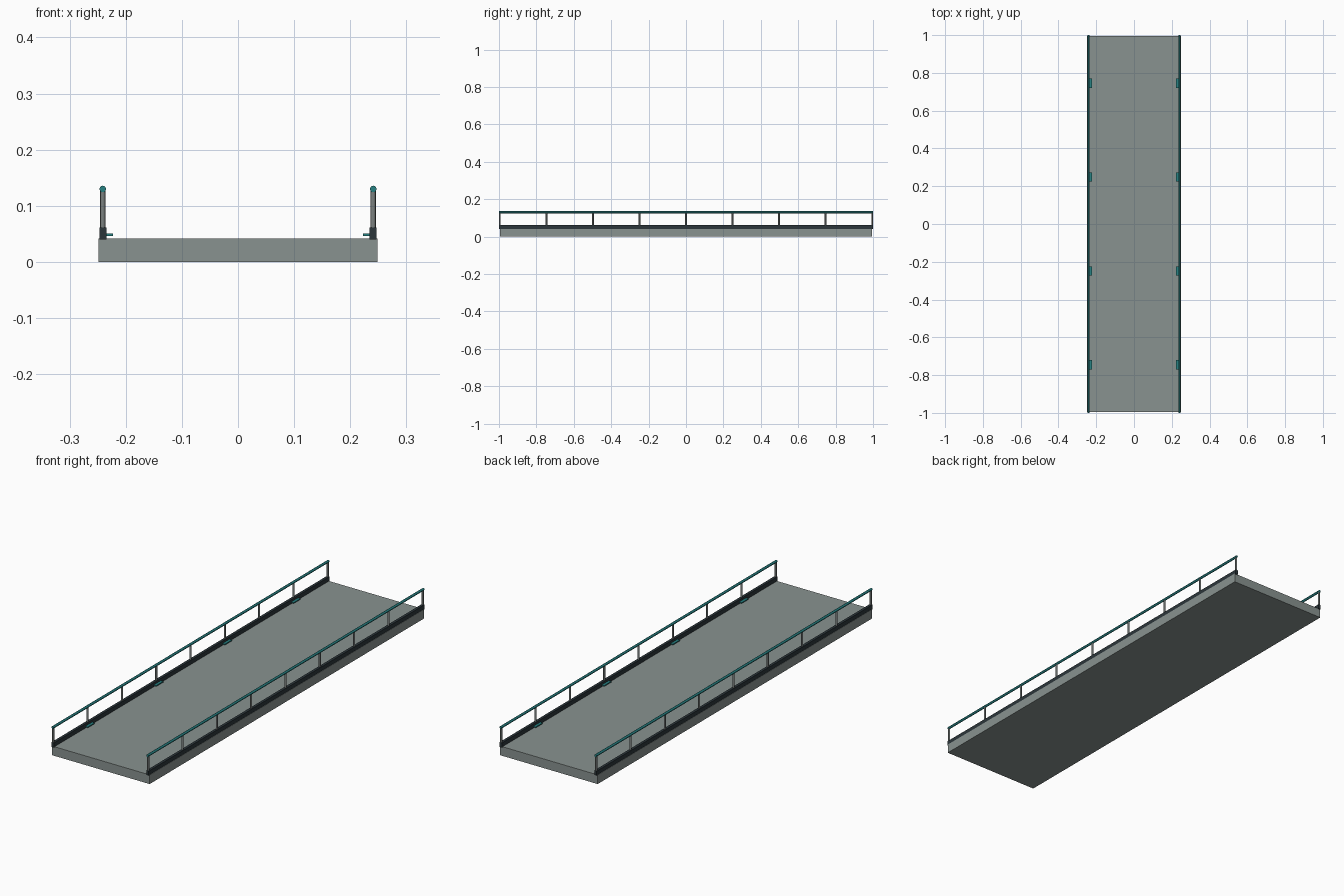
import bpy
from math import pi

cube = bpy.data.objects.get("Cube")
if cube:
    bpy.data.objects.remove(cube, do_unlink=True)


def material(name, rgb):
    m = bpy.data.materials.new(name)
    m.use_nodes = True
    m.diffuse_color = (*rgb, 1)
    m.node_tree.nodes["Principled BSDF"].inputs["Base Color"].default_value = (*rgb, 1)
    return m


concrete = material("grey concrete", (0.25, 0.29, 0.28))
slate = material("dark slate", (0.024, 0.036, 0.042))
steel = material("grey steel", (0.20, 0.22, 0.215))
teal = material("teal", (0.02, 0.22, 0.225))


def box(name, center, size, mat):
    bpy.ops.mesh.primitive_cube_add(size=1, location=center)
    ob = bpy.context.object
    ob.name = name
    ob.scale = size
    bpy.ops.object.transform_apply(location=False, rotation=False, scale=True)
    ob.data.materials.append(mat)


def rod(name, center, radius, length, mat, rotation=(0, 0, 0)):
    bpy.ops.mesh.primitive_cylinder_add(vertices=12, radius=radius, depth=length,
                                        location=center, rotation=rotation)
    ob = bpy.context.object
    ob.name = name
    ob.data.materials.append(mat)
    bpy.ops.object.shade_smooth_by_angle()


HALF = 0.995      # half length of the deck
EDGE = 0.241      # distance of the railing from the middle
DECK_TOP = 0.042
CURB_TOP = 0.061
RAIL_Z = 0.13
BAYS = 8

# Deck slab
box("deck", (0, 0, DECK_TOP / 2), (0.497, 2 * HALF, DECK_TOP), concrete)

for side, sign in (("left", 1), ("right", -1)):
    x = sign * EDGE
    # Curb and handrail along the whole edge
    box(side + "_curb", (x, 0, (CURB_TOP + 0.04) / 2), (0.0125, 2, CURB_TOP - 0.04), slate)
    rod(side + "_handrail", (x, 0, RAIL_Z), 0.0058, 2, teal, (pi / 2, 0, 0))
    # Evenly spaced posts
    for i in range(BAYS + 1):
        y = -HALF + i * 2 * HALF / BAYS
        rod(f"{side}_post_{i + 1}", (x, y, (CURB_TOP + RAIL_Z) / 2 - 0.002),
            0.0045, RAIL_Z - CURB_TOP + 0.004, steel)
    # Small marker lights on the inner face of the curb
    for i in range(4):
        y = HALF * (-0.75 + i * 0.5)
        box(f"{side}_marker_light_{i + 1}", (sign * 0.2285, y, 0.0485),
            (0.012, 0.05, 0.0045), teal)
